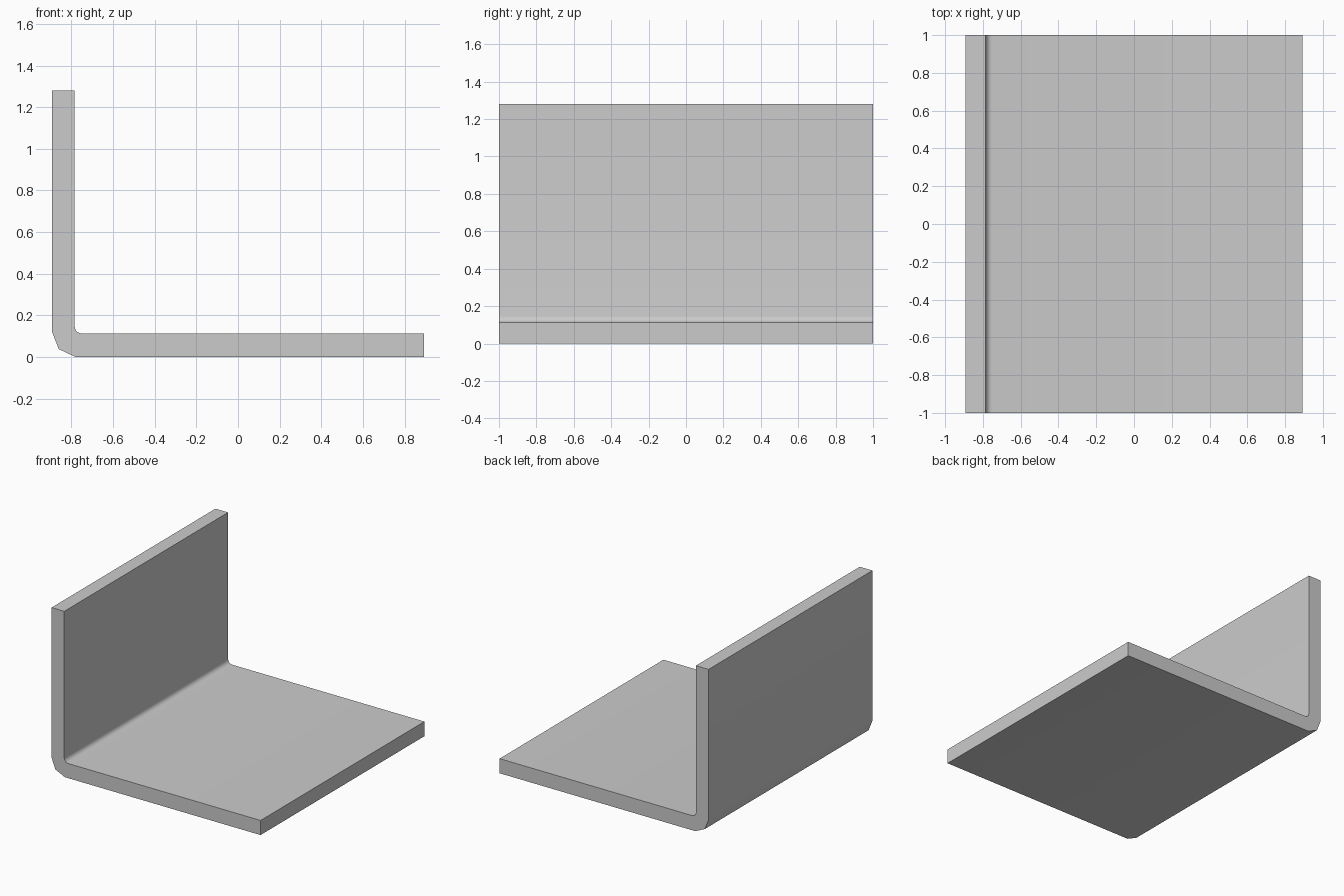
import bpy, bmesh
from math import cos, sin, pi

if "Cube" in bpy.data.objects:
    bpy.data.objects.remove(bpy.data.objects["Cube"])

HALF_X, HALF_Y, HEIGHT, THICK = 0.893, 1.0, 1.28, 0.113
INNER_X = -HALF_X + THICK - 0.005
R = 0.035

# Outer side of the L profile, with a two-facet bend
profile = [(-HALF_X, HEIGHT), (-HALF_X, 0.12), (-0.861, 0.038), (-0.78, 0),
           (HALF_X, 0), (HALF_X, THICK)]
# Small rounded inner corner
for i in range(6):
    a = -pi / 2 - i / 5 * pi / 2
    profile.append((INNER_X + R + R * cos(a), THICK + R + R * sin(a)))
profile.append((INNER_X, HEIGHT))

# Extrude the profile along y
bm = bmesh.new()
face = bm.faces.new([bm.verts.new((x, -HALF_Y, z)) for x, z in profile])
ext = bmesh.ops.extrude_face_region(bm, geom=[face])
moved = [g for g in ext["geom"] if isinstance(g, bmesh.types.BMVert)]
bmesh.ops.translate(bm, verts=moved, vec=(0, 2 * HALF_Y, 0))
bmesh.ops.recalc_face_normals(bm, faces=bm.faces)

mesh = bpy.data.meshes.new("angle_bracket")
bm.to_mesh(mesh)
bm.free()
bracket = bpy.data.objects.new("angle_bracket", mesh)
bpy.context.collection.objects.link(bracket)

# Smooth the bend, keep the plate edges sharp
bpy.context.view_layer.objects.active = bracket
bracket.select_set(True)
bpy.ops.object.shade_smooth_by_angle(angle=pi / 6)
